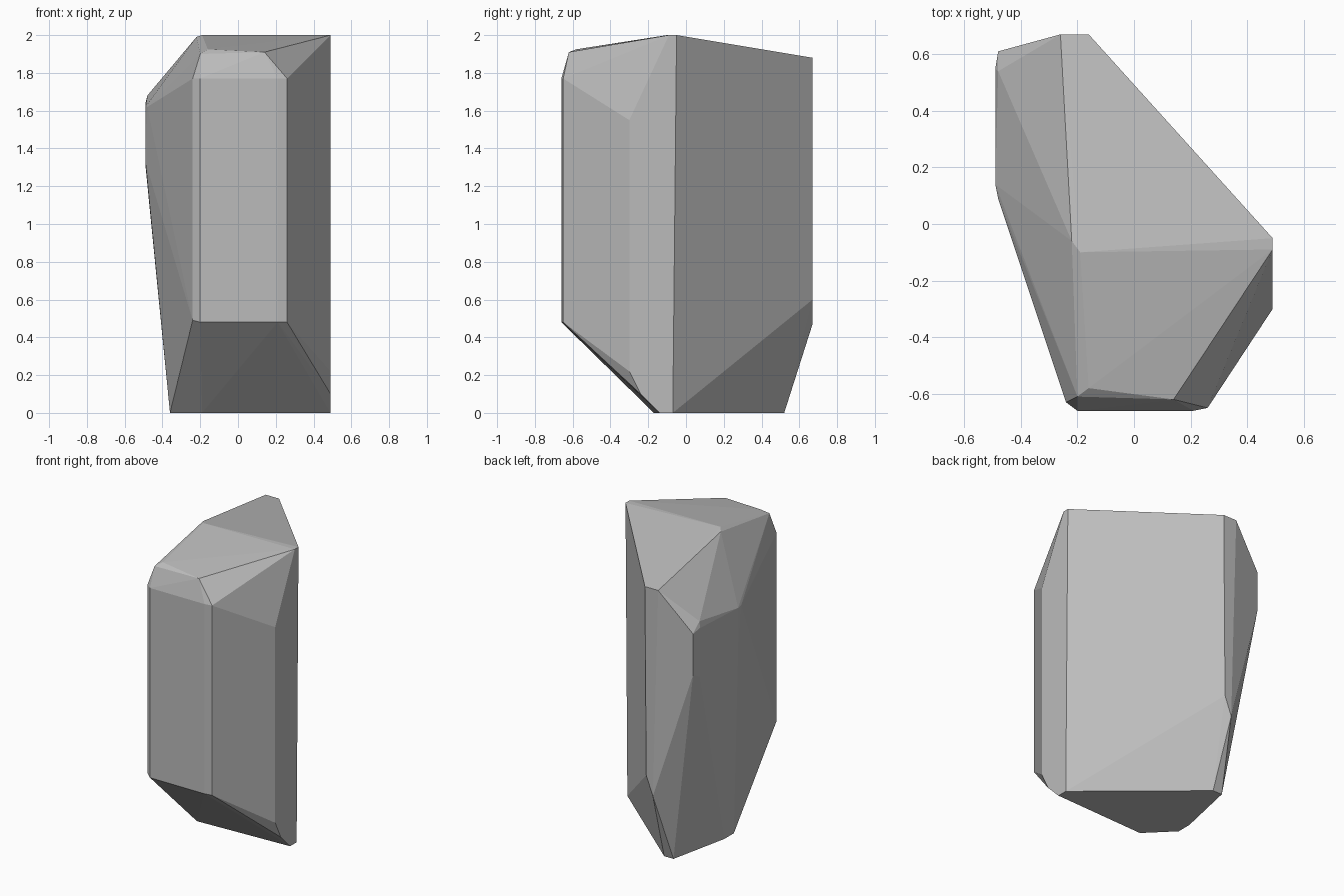
import bpy
import bmesh

cube = bpy.data.objects.get("Cube")
if cube:
    bpy.data.objects.remove(cube, do_unlink=True)

# Single stone colour
stone = bpy.data.materials.new("grey stone")
stone.use_nodes = True
colour = (0.5, 0.5, 0.5, 1)
stone.diffuse_color = colour
stone.node_tree.nodes["Principled BSDF"].inputs["Base Color"].default_value = colour

# Corners of the chiselled rock, grouped by facet
base = [(.49, -.07, 0), (.49, -.14, 0), (-.19, -.17, 0), (-.36, 0, 0),
        (-.36, .1, 0), (-.27, .52, 0), (-.2, .52, 0)]
crown = [(.49, -.05, 2), (.49, -.09, 2), (-.19, -.1, 2), (-.22, -.06, 1.99),
         (-.26, .67, 1.88), (-.16, .67, 1.88)]
front = [(.26, -.65, .48), (.26, -.65, 1.77), (.21, -.66, .48), (.21, -.66, 1.77),
         (-.2, -.66, .48), (-.2, -.66, 1.77), (-.24, -.63, .49), (-.24, -.63, 1.77),
         (.14, -.62, 1.91), (-.2, -.61, 1.9), (-.16, -.58, 1.925)]
left_edge = [(.49, -.3, 1.55), (.49, -.3, .22), (.49, -.24, .1)]
right_edge = [(-.49, .14, 1.62), (-.49, .14, 1.33), (-.48, .09, 1.62),
              (-.49, .55, 1.64), (-.49, .55, 1.31), (-.48, .61, 1.62),
              (-.48, .61, 1.34), (-.48, .54, 1.68)]
back = [(-.22, .67, .47), (-.17, .67, .6)]

# Wrap the corners in a convex shell with flat facets
bm = bmesh.new()
for corner in base + crown + front + left_edge + right_edge + back:
    bm.verts.new(corner)
hull = bmesh.ops.convex_hull(bm, input=bm.verts[:])
loose = [v for v in bm.verts if not v.link_faces]
bmesh.ops.delete(bm, geom=loose, context='VERTS')
bmesh.ops.dissolve_limit(bm, angle_limit=0.02, verts=bm.verts[:], edges=bm.edges[:])
bmesh.ops.recalc_face_normals(bm, faces=bm.faces[:])

mesh = bpy.data.meshes.new("rock")
bm.to_mesh(mesh)
bm.free()
mesh.materials.append(stone)
rock = bpy.data.objects.new("rock", mesh)
bpy.context.collection.objects.link(rock)
